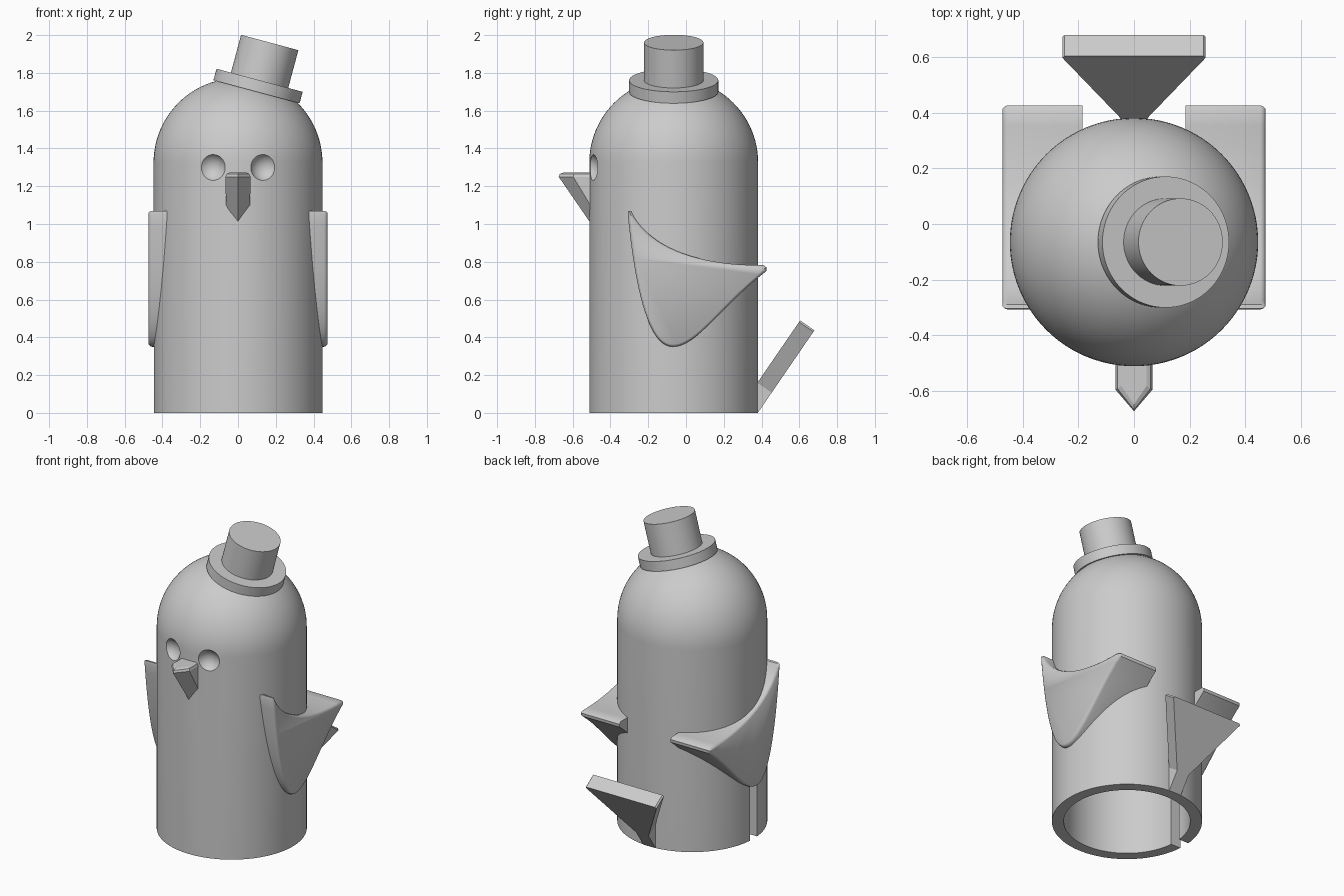
import bpy, bmesh, math
from mathutils import Vector, Matrix
from mathutils.geometry import interpolate_bezier

cube = bpy.data.objects.get("Cube")
if cube:
    bpy.data.objects.remove(cube, do_unlink=True)

AXIS_Y = -0.065      # body axis
RADIUS = 0.447
INNER = 0.377
DOME_Z = 1.325

grey = bpy.data.materials.new("plain_grey")
grey.use_nodes = True
grey.diffuse_color = (0.6, 0.6, 0.6, 1)
grey.node_tree.nodes["Principled BSDF"].inputs["Base Color"].default_value = (0.6, 0.6, 0.6, 1)


def finish(name, bm):
    bmesh.ops.recalc_face_normals(bm, faces=bm.faces)
    mesh = bpy.data.meshes.new(name)
    bm.to_mesh(mesh)
    bm.free()
    mesh.materials.append(grey)
    obj = bpy.data.objects.new(name, mesh)
    bpy.context.collection.objects.link(obj)
    return obj


def activate(obj):
    bpy.ops.object.select_all(action='DESELECT')
    obj.select_set(True)
    bpy.context.view_layer.objects.active = obj


def smooth(obj, degrees=35):
    activate(obj)
    bpy.ops.object.shade_smooth_by_angle(angle=math.radians(degrees))


def cut(obj, cutter):
    activate(obj)
    mod = obj.modifiers.new("cut", 'BOOLEAN')
    mod.operation = 'DIFFERENCE'
    mod.solver = 'EXACT'
    mod.object = cutter
    bpy.ops.object.modifier_apply(modifier=mod.name)
    bpy.data.objects.remove(cutter, do_unlink=True)


def prism(points, shift):
    """Closed outline extruded along a vector."""
    bm = bmesh.new()
    face = bm.faces.new([bm.verts.new(p) for p in points])
    new = bmesh.ops.extrude_face_region(bm, geom=[face])["geom"]
    bmesh.ops.translate(bm, vec=shift, verts=[v for v in new if isinstance(v, bmesh.types.BMVert)])
    bmesh.ops.recalc_face_normals(bm, faces=bm.faces)
    return bm


def cylinder(name, radius, depth, matrix, sides=96):
    bm = bmesh.new()
    bmesh.ops.create_cone(bm, cap_ends=True, segments=sides, radius1=radius,
                          radius2=radius, depth=depth, matrix=matrix)
    return finish(name, bm)


def core_cutter():
    return cylinder("core_cutter", (RADIUS + INNER) / 2, 4, Matrix.Translation((0, AXIS_Y, 0)))


# Hollow domed body, open below
def dome(radius, steps=24):
    return [(radius * math.cos(a), DOME_Z + radius * math.sin(a))
            for a in (i * math.pi / 2 / steps for i in range(steps + 1))]


profile = [(RADIUS, 0)] + dome(RADIUS) + dome(INNER)[::-1] + [(INNER, 0)]
bm = bmesh.new()
ring = [bm.verts.new((r, AXIS_Y, z)) for r, z in profile]
edges = [bm.edges.new((ring[i], ring[(i + 1) % len(ring)])) for i in range(len(ring))
         if i != len(ring) // 2 - 1]
bmesh.ops.spin(bm, geom=ring + edges, cent=(0, AXIS_Y, 0), axis=(0, 0, 1),
               angle=math.tau, steps=96)
bmesh.ops.remove_doubles(bm, verts=bm.verts, dist=1e-4)
body = finish("body", bm)

# Shallow round eye sockets
for side in (-1, 1):
    direction = Vector((side * 0.132, -0.427, 0)).normalized()
    bm = bmesh.new()
    bmesh.ops.create_uvsphere(bm, u_segments=48, v_segments=24, radius=0.08)
    bmesh.ops.translate(bm, verts=bm.verts,
                        vec=Vector((0, AXIS_Y, 1.30)) + direction * (RADIUS + 0.04))
    cut(body, finish("eye_cutter", bm))

# Slot in the right wall, ending behind the wing
bm = prism([(-0.6, AXIS_Y - 0.037, -0.1), (-0.6, AXIS_Y + 0.037, -0.1),
            (-0.6, AXIS_Y + 0.037, 0.45), (-0.6, AXIS_Y - 0.037, 0.45)], (0.4, 0, 0))
cut(body, finish("slot_cutter", bm))
smooth(body)

# Tilted hat
tilt = Matrix.Translation((0.098, AXIS_Y, 1.70)) @ Matrix.Rotation(math.radians(15), 4, 'Y')
for name, radius, low, high in (("hat_brim", 0.236, 0, 0.063), ("hat_crown", 0.157, 0.03, 0.27)):
    smooth(cylinder(name, radius, high - low, tilt @ Matrix.Translation((0, 0, (low + high) / 2))))

# Beak: a pointed section leaning forward towards the top
def beak_section(z, half, side_y, tip_y):
    return [(-half, -0.45, z), (-half, side_y, z), (0, tip_y, z), (half, side_y, z), (half, -0.45, z)]


sections = [beak_section(1.01, 0.063, -0.452, -0.509), beak_section(1.25, 0.066, -0.597, -0.674),
            beak_section(1.265, 0.06, -0.592, -0.668), beak_section(1.272, 0.045, -0.583, -0.65)]
bm = bmesh.new()
loops = [[bm.verts.new(p) for p in s] for s in sections]
for a, b in zip(loops, loops[1:]):
    for i in range(5):
        j = (i + 1) % 5
        bm.faces.new((a[i], a[j], b[j], b[i]))
bm.faces.new(loops[0])
bm.faces.new(loops[-1])
finish("beak", bm)

# Wings: curved outline swept sideways, rounded outer rim
def curve(*pts):
    a, b, c, d = (Vector((y, z)) for y, z in pts)
    return interpolate_bezier(a, b, c, d, 20)


outline = (curve((-0.29, 1.068), (-0.2, 0.88), (0.05, 0.78), (0.41, 0.782))
           + [Vector((0.427, 0.77))]
           + curve((0.425, 0.75), (0.2, 0.58), (0.06, 0.35), (-0.07, 0.35))
           + curve((-0.07, 0.35), (-0.2, 0.35), (-0.27, 0.66), (-0.308, 1.05))[1:]
           + [Vector((-0.305, 1.07))])
for name, side in (("left_wing", 1), ("right_wing", -1)):
    bm = prism([(side * 0.186, p.x, p.y) for p in outline], (side * 0.269, 0, 0))
    outer = max(bm.faces, key=lambda f: f.calc_center_median().x * side)
    for thickness, depth in ((0.004, 0.011), (0.009, 0.007)):
        bmesh.ops.inset_individual(bm, faces=[outer], thickness=thickness, depth=depth)
    wing = finish(name, bm)
    cut(wing, core_cutter())
    smooth(wing, 40)

# Tail: flared slab leaning back from the base
root = Vector((0, 0.38, 0))
along = Vector((0, 0.566, 0.825))
up = Vector((0, -0.825, 0.566))
half_outline = [(0, 0.045), (0.13, 0.045), (0.52, 0.258), (0.53, 0.25)]
flat = [(s, w) for s, w in half_outline] + [(s, -w) for s, w in reversed(half_outline)]
bm = prism([root + along * s + Vector((w, 0, 0)) for s, w in flat], up * 0.092)
tail = finish("tail", bm)
cut(tail, core_cutter())
bpy.ops.object.select_all(action='DESELECT')
